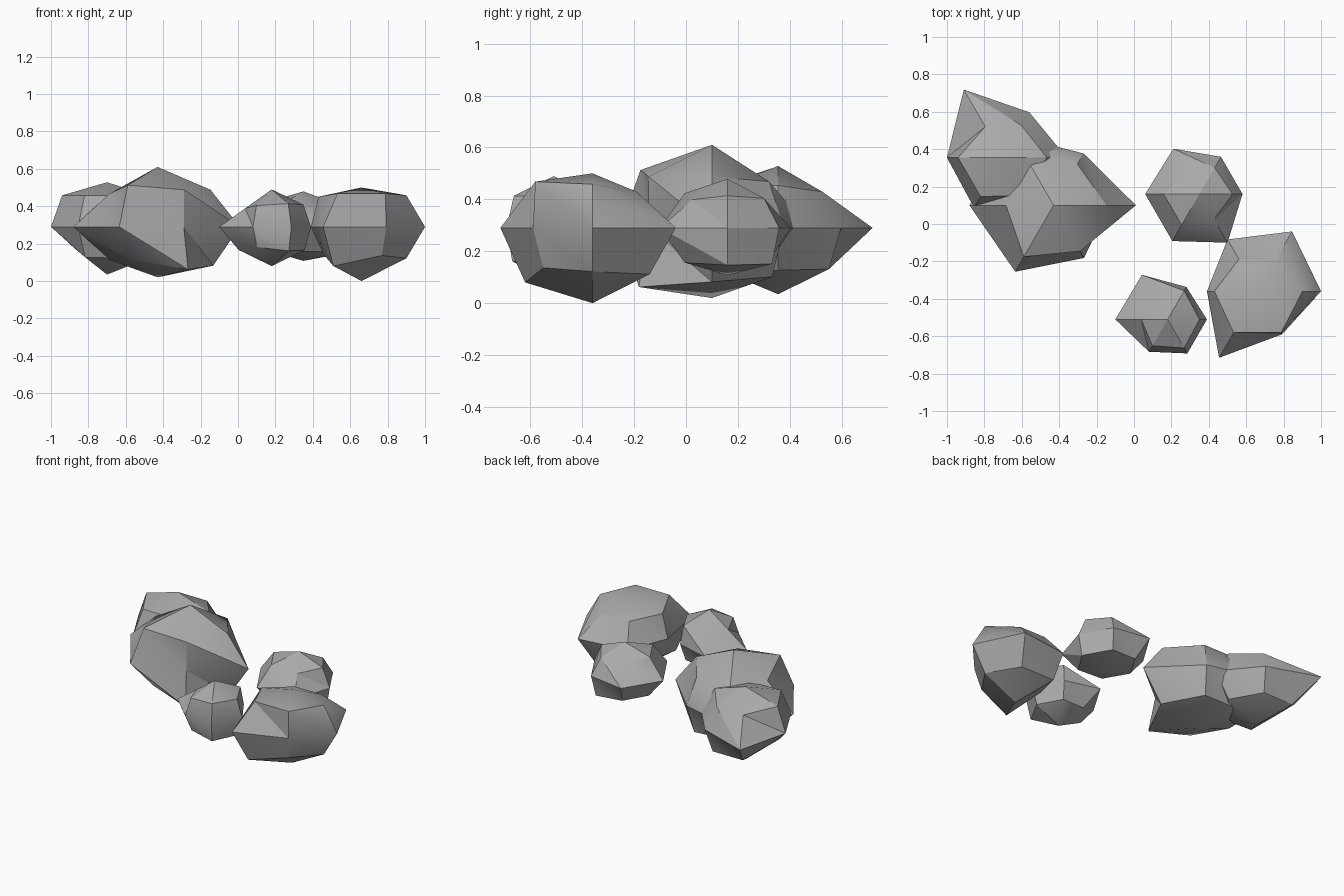
import bpy, bmesh, math

cube = bpy.data.objects.get("Cube")
if cube:
    bpy.data.objects.remove(cube, do_unlink=True)

SIDES = 6
FLATTEN = 0.7
MIDDLE = 0.29

stone = bpy.data.materials.new("stone_grey")
stone.use_nodes = True
grey = (0.4, 0.4, 0.4, 1)
stone.diffuse_color = grey
stone.node_tree.nodes["Principled BSDF"].inputs["Base Color"].default_value = grey


def point(radius, azimuth, latitude):
    """Point of a squashed sphere at the given radius and angles."""
    flat = radius * math.cos(latitude)
    return (flat * math.cos(azimuth), flat * math.sin(azimuth),
            radius * math.sin(latitude) * FLATTEN)


def rock(name, x, y, top, upper, middle, lower, bottom):
    """Chunky rock: two poles and three rings, each corner with its own radius."""
    bm = bmesh.new()
    quarter = math.pi / 4
    rings = []
    for radii, latitude in ((upper, quarter), (middle, 0), (lower, -quarter)):
        rings.append([bm.verts.new(point(r, math.tau * i / SIDES, latitude))
                      for i, r in enumerate(radii)])
    north = bm.verts.new((0, 0, top * FLATTEN))
    south = bm.verts.new((0, 0, -bottom * FLATTEN))

    for i in range(SIDES):
        j = (i + 1) % SIDES
        bm.faces.new((north, rings[0][i], rings[0][j]))
        bm.faces.new((south, rings[-1][j], rings[-1][i]))
        # facets between neighbouring rings, all split the same way
        for above, below in zip(rings, rings[1:]):
            bm.faces.new((above[i], below[i], below[j]))
            bm.faces.new((above[i], below[j], above[j]))
    bmesh.ops.recalc_face_normals(bm, faces=bm.faces)

    mesh = bpy.data.meshes.new(name)
    bm.to_mesh(mesh)
    bm.free()
    mesh.materials.append(stone)
    obj = bpy.data.objects.new(name, mesh)
    obj.location = (x, y, MIDDLE)
    bpy.context.collection.objects.link(obj)
    bpy.ops.object.select_all(action="DESELECT")
    obj.select_set(True)
    bpy.context.view_layer.objects.active = obj
    bpy.ops.object.shade_smooth_by_angle(angle=math.radians(30))


# Five rocks; ring radii run counter-clockwise from +x
rock("back_rock", -.70, .355, top=.34,
     upper=(.33, .28, .27, .34, .34, .33),
     middle=(.34, .28, .42, .30, .31, .30),
     lower=(.33, .32, .32, .24, .33, .34), bottom=.365)
rock("large_rock", -.43, .10, top=.457,
     upper=(.40, .36, .36, .36, .45, .40),
     middle=(.44, .32, .43, .45, .41, .28),
     lower=(.42, .38, .36, .36, .36, .46), bottom=.386)
rock("middle_rock", .35, .16, top=.27,
     upper=(.25, .23, .20, .27, .27, .22),
     middle=(.23, .23, .28, .29, .29, .30),
     lower=(.29, .28, .26, .26, .26, .27), bottom=.26)
rock("small_rock", .18, -.51, top=.285,
     upper=(.24, .25, .18, .20, .23, .25),
     middle=(.21, .20, .275, .28, .20, .21),
     lower=(.25, .23, .23, .25, .22, .26), bottom=.30)
rock("front_rock", .66, -.36, top=.30,
     upper=(.34, .28, .28, .325, .36, .36),
     middle=(.34, .37, .32, .27, .41, .265),
     lower=(.34, .36, .36, .29, .424, .31), bottom=.414)
